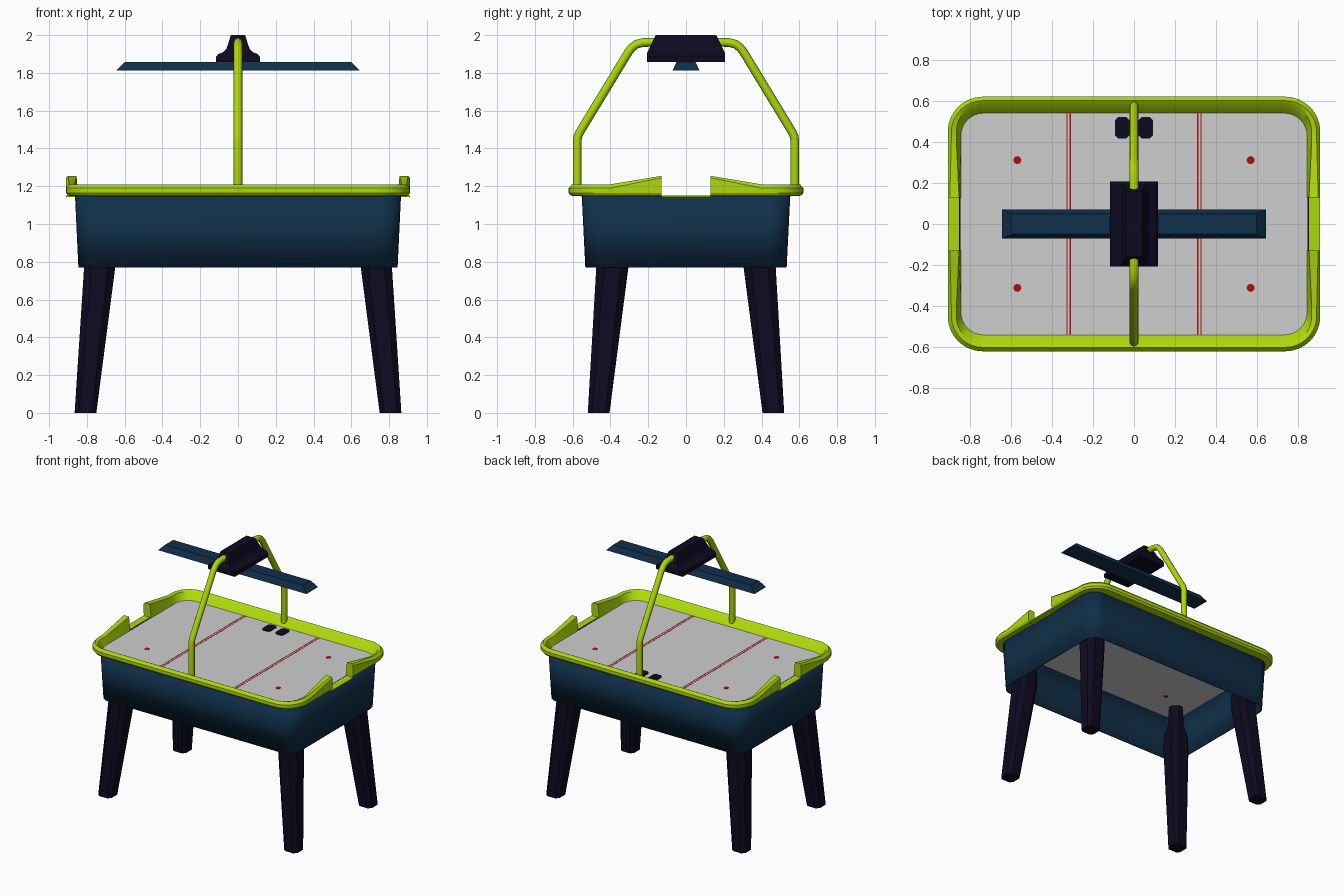
import bpy, bmesh, math

if "Cube" in bpy.data.objects:
    bpy.data.objects.remove(bpy.data.objects["Cube"])


def material(name, rgb):
    m = bpy.data.materials.new(name)
    m.diffuse_color = (*rgb, 1)
    m.use_nodes = True
    m.node_tree.nodes["Principled BSDF"].inputs["Base Color"].default_value = m.diffuse_color
    return m


LIME = material("lime", (0.43, 0.68, 0.004))
BLUE = material("deep blue", (0.005, 0.029, 0.068))
DARK = material("near black", (0.004, 0.003, 0.014))
GREY = material("light grey", (0.62, 0.62, 0.62))
RED = material("red", (0.45, 0.003, 0.005))


def smooth(ob):
    bpy.ops.object.select_all(action='DESELECT')
    ob.select_set(True)
    bpy.context.view_layer.objects.active = ob
    bpy.ops.object.shade_smooth_by_angle(angle=math.radians(32))


def loft(name, rings, mat, caps=True):
    """Skin a list of closed rings that have equal point counts."""
    bm = bmesh.new()
    vs = [[bm.verts.new(p) for p in ring] for ring in rings]
    n = len(vs[0])
    for a, b in zip(vs, vs[1:]):
        for i in range(n):
            j = (i + 1) % n
            bm.faces.new((a[i], a[j], b[j], b[i]))
    if caps:
        bm.faces.new(vs[0])
        bm.faces.new(vs[-1])
        bmesh.ops.recalc_face_normals(bm, faces=bm.faces)
    me = bpy.data.meshes.new(name)
    bm.to_mesh(me)
    bm.free()
    me.materials.append(mat)
    ob = bpy.data.objects.new(name, me)
    bpy.context.collection.objects.link(ob)
    return ob


def rounded(hx, hy, r, z, n=6, cx=0, cy=0):
    """Rounded rectangle ring; n=1 gives chamfered corners."""
    pts = []
    for k, (sx, sy) in enumerate(((1, 1), (-1, 1), (-1, -1), (1, -1))):
        for i in range(n + 1):
            a = (k + i / n) * math.pi / 2
            pts.append((cx + sx * (hx - r) + r * math.cos(a),
                        cy + sy * (hy - r) + r * math.sin(a), z))
    return pts


def rect(x0, x1, y0, y1, z):
    return [(x0, y0, z), (x1, y0, z), (x1, y1, z), (x0, y1, z)]


def box(name, x0, x1, y0, y1, z0, z1, mat):
    return loft(name, [rect(x0, x1, y0, y1, z0), rect(x0, x1, y0, y1, z1)], mat)


# Skirt: open-bottomed, slightly tapered wall
skirt = loft("table_skirt", [rounded(0.845, 0.533, 0.1, 0.77),
                             rounded(0.863, 0.552, 0.11, 1.15)], BLUE, caps=False)
sol = skirt.modifiers.new("thickness", 'SOLIDIFY')
sol.thickness, sol.offset = 0.008, -1
smooth(skirt)

# Playing surface
TOP = 1.148
loft("playing_surface", [rounded(0.855, 0.548, 0.11, TOP - 0.008),
                         rounded(0.855, 0.548, 0.11, TOP)], GREY)

# Rim halves: profile swept round each long side, rising beside the goals
# columns: half length, half width, corner radius, height, then lifted x and z
PROFILE = [(0.845, 0.540, 0.110, 1.146, 0.845, 1.146),
           (0.868, 0.588, 0.135, 1.202, 0.855, 1.255),
           (0.893, 0.603, 0.155, 1.210, 0.900, 1.255),
           (0.910, 0.622, 0.170, 1.190, 0.910, 1.245),
           (0.910, 0.622, 0.170, 1.165, 0.910, 1.165),
           (0.900, 0.610, 0.160, 1.150, 0.900, 1.150)]
GOAL = 0.13
N = 8


def rim_stations(s):
    out = [[(lx, s * GOAL, lz) for *_, lx, lz in PROFILE],
           [(hx, s * 0.40, z) for hx, hy, r, z, lx, lz in PROFILE]]
    for i in range(N + 1):
        a = i / N * math.pi / 2
        out.append([(hx - r + r * math.cos(a), s * (hy - r + r * math.sin(a)), z)
                    for hx, hy, r, z, lx, lz in PROFILE])
    return out + [[(-x, y, z) for x, y, z in ring] for ring in reversed(out)]


for s, side in ((-1, "front"), (1, "back")):
    smooth(loft(side + "_rim", rim_stations(s), LIME))

# Goal sills and slots
for s, side in ((-1, "left"), (1, "right")):
    xs = sorted((s * 0.855, s * 0.91))
    box(side + "_goal_sill", *xs, -GOAL, GOAL, 1.142, 1.151, LIME)
    xs = sorted((s * 0.847, s * 0.855))
    box(side + "_goal_slot", *xs, -GOAL, GOAL, 1.142, 1.150, DARK)

# Red markings: paired lines and dots
for s in (-1, 1):
    for x in (0.312, 0.328):
        box("red_line", s * x - 0.003, s * x + 0.003, -0.54, 0.54, TOP, TOP + 0.001, RED)
    for t in (-1, 1):
        dot = [rounded(0.02, 0.02, 0.02, z, 2, s * 0.57, t * 0.312)
               for z in (TOP - 0.0085, TOP + 0.001)]
        loft("red_dot", dot, RED)

# Control pads at the back of the surface
for s in (-1, 1):
    loft("control_pad", [rounded(0.035, 0.052, 0.015, z, 1, s * 0.057, 0.47)
                         for z in (TOP, TOP + 0.006)], DARK)

# Legs: chamfered, splayed, running up inside the skirt
LEG = [(0.750, 0.865, 0.405, 0.520, 0.0, 0.022),
       (0.650, 0.815, 0.305, 0.475, 0.77, 0.04),
       (0.645, 0.810, 0.300, 0.470, 0.88, 0.045),
       (0.685, 0.805, 0.345, 0.465, 0.99, 0.04),
       (0.690, 0.800, 0.350, 0.460, 1.14, 0.04)]
for sx, xn in ((-1, "left"), (1, "right")):
    for sy, yn in ((-1, "front"), (1, "back")):
        rings = [rounded((x1 - x0) / 2, (y1 - y0) / 2, c, z, 1,
                         sx * (x0 + x1) / 2, sy * (y0 + y1) / 2)
                 for x0, x1, y0, y1, z, c in LEG]
        loft(f"{yn}_{xn}_leg", rings, DARK)

# Overhead arch tube
half = [(0.576, 1.17), (0.576, 1.44), (0.573, 1.463), (0.562, 1.487),
        (0.305, 1.910), (0.287, 1.933), (0.262, 1.952), (0.225, 1.961), (0.14, 1.962)]
path = half + [(-y, z) for y, z in reversed(half)]
cu = bpy.data.curves.new("arch_tube", 'CURVE')
cu.dimensions = '3D'
cu.bevel_depth, cu.bevel_resolution, cu.use_fill_caps = 0.023, 2, True
sp = cu.splines.new('POLY')
sp.points.add(len(path) - 1)
for p, (y, z) in zip(sp.points, path):
    p.co = (0, y, z, 1)
cu.materials.append(LIME)
arch = bpy.data.objects.new("arch_tube", cu)
bpy.context.collection.objects.link(arch)

# Scorer housing: flared base, narrow tapered top
HOUSING = [(0.117, 0.207, 1.857), (0.117, 0.207, 1.885), (0.105, 0.207, 1.899),
           (0.078, 0.205, 1.910), (0.063, 0.196, 1.925), (0.055, 0.188, 1.945),
           (0.038, 0.160, 2.0)]
loft("scorer_housing", [rect(-x, x, -y, y, z) for x, y, z in HOUSING], DARK)

# Overhead light bar
loft("light_bar", [rect(-0.645, 0.645, -0.072, 0.072, 1.812),
                   rect(-0.598, 0.598, -0.05, 0.05, 1.858)], BLUE)
